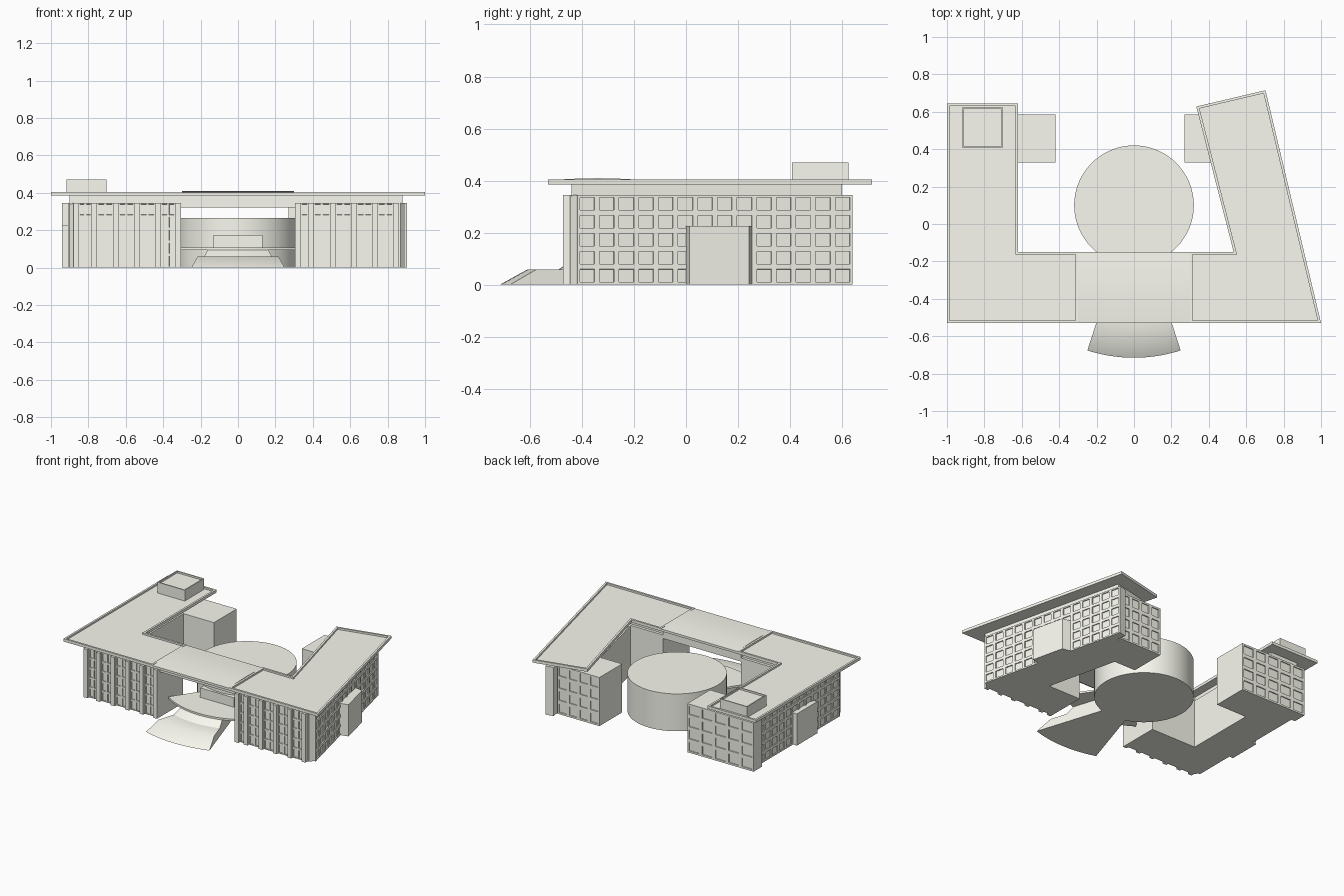
import bpy, bmesh, math
from mathutils import Vector

if "Cube" in bpy.data.objects:
    bpy.data.objects.remove(bpy.data.objects["Cube"])

stone = bpy.data.materials.new("pale_stone")
stone.diffuse_color = (.95, .95, .87, 1)
stone.use_nodes = True
stone.node_tree.nodes["Principled BSDF"].inputs["Base Color"].default_value = stone.diffuse_color


def finish(name, bm, smooth=False, recalc=True):
    if recalc:
        bmesh.ops.recalc_face_normals(bm, faces=bm.faces[:])
    me = bpy.data.meshes.new(name)
    bm.to_mesh(me)
    bm.free()
    me.materials.append(stone)
    ob = bpy.data.objects.new(name, me)
    bpy.context.collection.objects.link(ob)
    if smooth:
        bpy.context.view_layer.objects.active = ob
        ob.select_set(True)
        bpy.ops.object.shade_smooth_by_angle(angle=math.radians(30))
        ob.select_set(False)
    return ob


def prism(name, pts, z0, z1, rim=0.0, depth=0.0, smooth=False):
    """Extruded outline; optional sunken top behind a parapet."""
    bm = bmesh.new()
    lo = [bm.verts.new((x, y, z0)) for x, y in pts]
    hi = [bm.verts.new((x, y, z1)) for x, y in pts]
    bm.faces.new(lo[::-1])
    top = bm.faces.new(hi)
    n = len(pts)
    for i in range(n):
        j = (i + 1) % n
        bm.faces.new((lo[i], lo[j], hi[j], hi[i]))
    if rim:
        bm.normal_update()
        bmesh.ops.inset_region(bm, faces=[top], thickness=rim, use_even_offset=True)
        r = bmesh.ops.extrude_discrete_faces(bm, faces=[top])
        bmesh.ops.translate(bm, vec=(0, 0, -depth), verts=r["faces"][0].verts[:])
    return finish(name, bm, smooth)


def box(name, x0, x1, y0, y1, z0, z1, **kw):
    return prism(name, [(x0, y0), (x1, y0), (x1, y1), (x0, y1)], z0, z1, **kw)


def facade(name, a, b, z0, z1, cols, rows, inset=0.014):
    """Thin wall skin from a to b with a grid of straight-sided window recesses."""
    a, b = Vector((*a, 0)), Vector((*b, 0))
    d = (b - a).normalized()
    out = Vector((d.y, -d.x, 0)) * 0.01
    bm = bmesh.new()
    v = [[bm.verts.new(a.lerp(b, i / cols) + out + Vector((0, 0, z0 + (z1 - z0) * j / rows)))
          for j in range(rows + 1)] for i in range(cols + 1)]
    cells = [bm.faces.new((v[i][j], v[i + 1][j], v[i + 1][j + 1], v[i][j + 1]))
             for i in range(cols) for j in range(rows)]
    rim = [e for e in bm.edges if e.is_boundary]
    r = bmesh.ops.extrude_edge_only(bm, edges=rim)
    bmesh.ops.translate(bm, vec=-out, verts=[g for g in r["geom"] if isinstance(g, bmesh.types.BMVert)])
    bm.normal_update()
    bmesh.ops.inset_individual(bm, faces=cells, thickness=inset)
    bmesh.ops.inset_individual(bm, faces=cells, thickness=0.0002, depth=-0.007)
    finish(name, bm, recalc=False)


def sector(name, profile, half_deg, segs=24):
    """Radial (r, z) profile swept around the rotunda axis, facing the front."""
    bm = bmesh.new()
    rings = []
    for k in range(segs + 1):
        t = math.radians(half_deg) * (2 * k / segs - 1)
        rings.append([bm.verts.new((r * math.sin(t), 0.1 - r * math.cos(t), z)) for r, z in profile])
    n = len(profile)
    for p, q in zip(rings, rings[1:]):
        for i in range(n):
            j = (i + 1) % n
            bm.faces.new((p[i], p[j], q[j], q[i]))
    bm.faces.new(rings[0])
    bm.faces.new(rings[-1][::-1])
    return finish(name, bm, True)


# Roof slabs with parapets
prism("left_roof", [(-1, -.53), (-.3, -.53), (-.3, -.15), (-.62, -.15), (-.62, .645), (-1, .645)],
      .385, .405, rim=.014, depth=.012)
prism("right_roof", [(.3, -.53), (1, -.53), (.703, .715), (.333, .628), (.533, -.15), (.3, -.15)],
      .385, .405, rim=.014, depth=.012)
box("roof_penthouse", -.917, -.703, .407, .625, .39, .47, rim=.008, depth=.012)

# Gently arched link roof and the beam below it
arc = [(-.53 + .38 * i / 12, .401 + .008 * math.sin(math.pi * i / 12)) for i in range(13)]
bm = bmesh.new()
face = bm.faces.new([bm.verts.new((-.3, y, z)) for y, z in [(-.53, .385)] + arc + [(-.15, .385)]])
r = bmesh.ops.extrude_face_region(bm, geom=[face])
bmesh.ops.translate(bm, vec=(.6, 0, 0), verts=[g for g in r["geom"] if isinstance(g, bmesh.types.BMVert)])
finish("link_roof", bm, True)
box("link_beam", -.305, .305, -.44, -.18, .32, .386)

# Recessed necks between walls and roofs
prism("left_neck", [(-.9, -.44), (-.305, -.44), (-.305, -.2), (-.68, -.2), (-.68, .56), (-.9, .56)], .34, .386)
prism("right_neck", [(.305, -.44), (.88, -.44), (.635, .6), (.40, .545), (.575, -.2), (.305, -.2)], .34, .386)

# Wing bodies
prism("left_wing", [(-.88, -.445), (-.305, -.445), (-.305, -.18), (-.66, -.18), (-.66, .5),
                    (-.90, .5), (-.90, -.425)], 0, .345)
prism("right_wing", [(.305, -.445), (.87, -.445), (.893, -.42), (.646, .638), (.60, .628),
                     (.61, .56), (.385, .56), (.56, -.18), (.305, -.18)], 0, .345)

# Rear end blocks
prism("left_rear_block", [(-.42, .33), (-.42, .575), (-.94, .575), (-.94, .49), (-.8, .49), (-.8, .33)], 0, .345)
box("right_rear_block", .27, .6, .33, .575, 0, .345)

# Window walls
facade("left_rear_windows", (-.42, .575), (-.94, .575), 0, .345, 5, 4, .018)
facade("right_rear_windows", (.6, .575), (.27, .575), 0, .345, 4, 4, .018)
facade("left_side_windows", (-.90, .49), (-.90, -.425), 0, .345, 12, 5)
facade("right_side_windows", (.893, -.42), (.646, .638), 0, .345, 14, 5)

# Front pilasters with window strips between them
for side, xs in (("left", [-.865, -.768, -.653, -.54, -.428, -.32]),
                 ("right", [.32, .39, .507, .62, .733, .845])):
    for i, x in enumerate(xs):
        box(f"{side}_pilaster_{i + 1}", x - .015, x + .015, -.473, -.44, 0, .345)
    for i, (p, q) in enumerate(zip(xs, xs[1:])):
        facade(f"{side}_front_windows_{i + 1}", (p + .015, -.445), (q - .015, -.445), 0, .345,
               2 if q - p > .09 else 1, 5, .009)

# Side entrance bays
box("left_side_bay", -.94, -.89, -.13, .1, 0, .225)
a, b = Vector((.893, -.42)), Vector((.646, .638))
d = (b - a).normalized()
n = Vector((d.y, -d.x)) * -1 if d.y < 0 else Vector((d.y, -d.x))
p, q = a + d * .43, a + d * .69
prism("right_side_bay", [p, p + n * .065, q + n * .065 - d * .025, q + n * .01], 0, .225)

# Round hall, entrance box, landing and fan-shaped ramp
circle = [(.32 * math.cos(math.tau * i / 64), .1 + .32 * math.sin(math.tau * i / 64)) for i in range(64)]
prism("round_hall", circle, 0, .265, smooth=True)
box("entrance_box", -.132, .132, -.235, -.15, .1, .175)
sector("entrance_landing", [(.54, .095), (.54, .108), (.3, .108), (.3, .095)], 34.5)
sector("entrance_ramp", [(.815, 0), (.71, .058), (.59, .058), (.53, .098), (.31, .098), (.31, 0)], 17.8)
